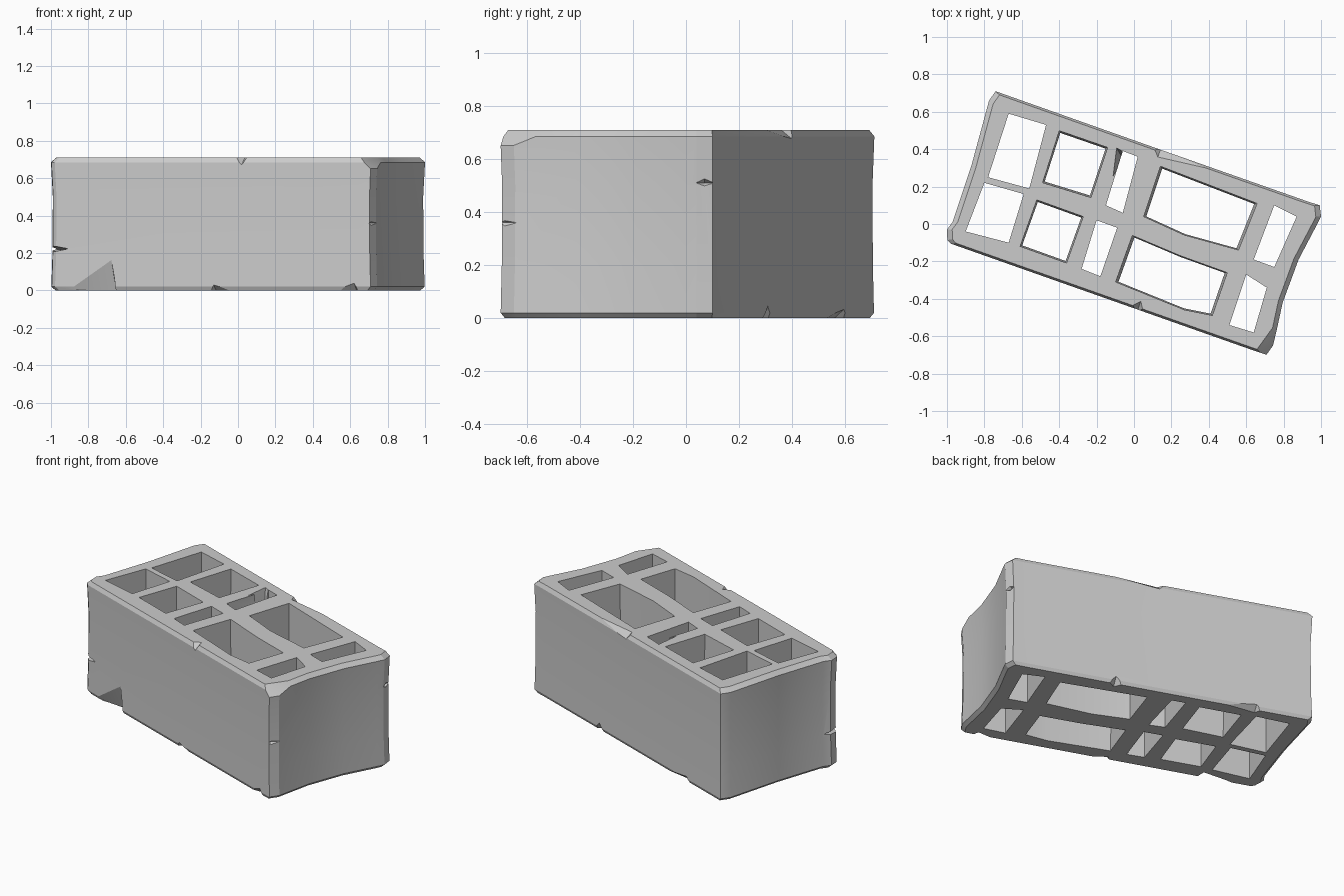
import bpy, bmesh, math
from mathutils import Vector

def make_object(name, bm):
    bmesh.ops.recalc_face_normals(bm, faces=bm.faces[:])
    me = bpy.data.meshes.new(name)
    bm.to_mesh(me)
    bm.free()
    ob = bpy.data.objects.new(name, me)
    bpy.context.collection.objects.link(ob)
    return ob

def loft(name, rings):
    bm = bmesh.new()
    loops = [[bm.verts.new(p) for p in r] for r in rings]
    n = len(loops[0])
    for a, b in zip(loops, loops[1:]):
        for i in range(n):
            j = (i + 1) % n
            bm.faces.new((a[i], a[j], b[j], b[i]))
    bm.faces.new(loops[0][::-1])
    bm.faces.new(loops[-1])
    return make_object(name, bm)

def hull(name, pts):
    bm = bmesh.new()
    for p in pts:
        bm.verts.new(p)
    bmesh.ops.convex_hull(bm, input=bm.verts[:])
    return make_object(name, bm)

def cut(target, cutter):
    cutter.hide_render = True
    mod = target.modifiers.new("cut", 'BOOLEAN')
    mod.operation, mod.solver, mod.object = 'DIFFERENCE', 'EXACT', cutter
    bpy.context.view_layer.objects.active = target
    bpy.ops.object.modifier_apply(modifier=mod.name)
    bpy.data.objects.remove(cutter, do_unlink=True)

# Block body: worn outline with chamfered corners, slightly waisted in height
outline = [(-0.98, -0.105), (0.65, -0.68), (0.71, -0.70), (0.745, -0.65),
           (0.795, -0.42), (0.88, -0.19), (0.98, 0.0), (1.0, 0.04), (0.993, 0.10),
           (0.93, 0.12), (0.12, 0.405), (-0.67, 0.685), (-0.74, 0.71),
           (-0.775, 0.66), (-0.87, 0.31), (-0.97, 0.01), (-1.0, -0.03), (-0.998, -0.085)]
layers = [(0, 0.975), (0.02, 0.998), (0.2, 0.992), (0.5, 0.99), (0.685, 1.0), (0.71, 0.972)]
block = loft("hollow_block", [[(x * s, y * s, z) for x, y in outline] for z, s in layers])

# Through cells: (outline, scale at the bottom)
cells = [
    ([(-0.67, 0.59), (-0.47, 0.53), (-0.56, 0.19), (-0.78, 0.25)], 1),
    ([(-0.40, 0.50), (-0.14, 0.41), (-0.23, 0.14), (-0.49, 0.22)], 0.92),
    ([(-0.06, 0.39), (0.02, 0.36), (-0.06, 0.06), (-0.15, 0.10)], 1),
    ([(0.14, 0.31), (0.66, 0.11), (0.56, -0.14), (0.27, -0.06), (0.05, 0.04)], 0.94),
    ([(0.75, 0.10), (0.87, 0.04), (0.75, -0.23), (0.64, -0.19)], 1),
    ([(-0.80, 0.22), (-0.59, 0.16), (-0.67, -0.10), (-0.90, -0.04)], 1),
    ([(-0.52, 0.13), (-0.27, 0.04), (-0.36, -0.21), (-0.61, -0.12)], 0.92),
    ([(-0.20, 0.02), (-0.09, -0.02), (-0.18, -0.28), (-0.28, -0.24)], 1),
    ([(-0.01, -0.06), (0.25, -0.17), (0.50, -0.26), (0.42, -0.49), (0.27, -0.46), (-0.10, -0.31)], 0.94),
    ([(0.60, -0.27), (0.71, -0.34), (0.64, -0.58), (0.51, -0.54)], 1),
]
for poly, s in cells:
    cx = sum(p[0] for p in poly) / len(poly)
    cy = sum(p[1] for p in poly) / len(poly)
    cut(block, loft("cell_cutter", [
        [(cx + (x - cx) * k, cy + (y - cy) * k, z) for x, y in poly]
        for z, k in ((-0.1, s), (0.8, 1))]))

# Chips along the long edges: side, x range, x of deepest point, height, depth, top or bottom
def edge_chip(side, x0, x1, xp, h, d, top):
    out = Vector((0.34, 0.94, 0)) * side
    z, up = (0.71, 1) if top else (0.0, -1)
    def at(x):
        y = 0.71 - 0.36 * (x + 0.74) if side > 0 else -0.105 - 0.353 * (x + 0.98)
        return Vector((x, y, z))
    v = Vector((0, 0, up))
    p = at(xp)
    cut(block, hull("chip_cutter", [p - out * d + v * 0.01, p - v * h + out * 0.02,
                                    at(x0) + out * 0.02 + v * 0.01, at(x1) + out * 0.02 + v * 0.01,
                                    p + out * 0.1 + v * 0.1]))

edge_chip(-1, -0.05, 0.07, 0.02, 0.055, 0.06, True)
edge_chip(-1, -0.17, 0.08, -0.13, 0.045, 0.05, False)
edge_chip(-1, 0.44, 0.66, 0.62, 0.06, 0.05, False)
edge_chip(1, 0.08, 0.68, 0.14, 0.045, 0.05, True)
edge_chip(1, 0.33, 0.45, 0.39, 0.06, 0.05, False)
edge_chip(1, -0.47, -0.04, -0.42, 0.05, 0.05, False)

# Larger corner damage, notches and a chipped inner wall
for pts in [
    [(-0.95, -0.13, 0.01), (-0.95, -0.2, -0.05), (-0.68, -0.215, 0.18), (-0.68, -0.32, 0.2),
     (-0.65, -0.15, -0.01), (-0.65, -0.35, -0.05)],
    [(0.63, -0.70, 0.715), (0.725, -0.71, 0.63), (0.84, -0.41, 0.715), (0.9, -0.8, 0.8)],
    [(-1.1, -0.16, 0.27), (-1.1, -0.16, 0.19), (-0.9, -0.16, 0.225), (-1.02, 0.08, 0.225), (-0.93, -0.06, 0.215)],
    [(0.965, 0.07, 0.51), (1.02, 0.0, 0.51), (1.0, 0.14, 0.51), (1.04, 0.07, 0.56), (1.04, 0.07, 0.47)],
    [(0.70, -0.68, 0.36), (0.77, -0.70, 0.41), (0.77, -0.70, 0.28), (0.78, -0.60, 0.36), (0.70, -0.78, 0.36)],
    [(-0.095, 0.41, 0.72), (-0.04, 0.38, 0.72), (-0.115, 0.25, 0.72), (-0.06, 0.35, 0.55)],
]:
    cut(block, hull("damage_cutter", pts))

# Gentle shading on the worn faces, crisp edges elsewhere
bpy.ops.object.select_all(action='DESELECT')
block.select_set(True)
bpy.context.view_layer.objects.active = block
bpy.ops.object.shade_smooth_by_angle(angle=math.radians(20))
